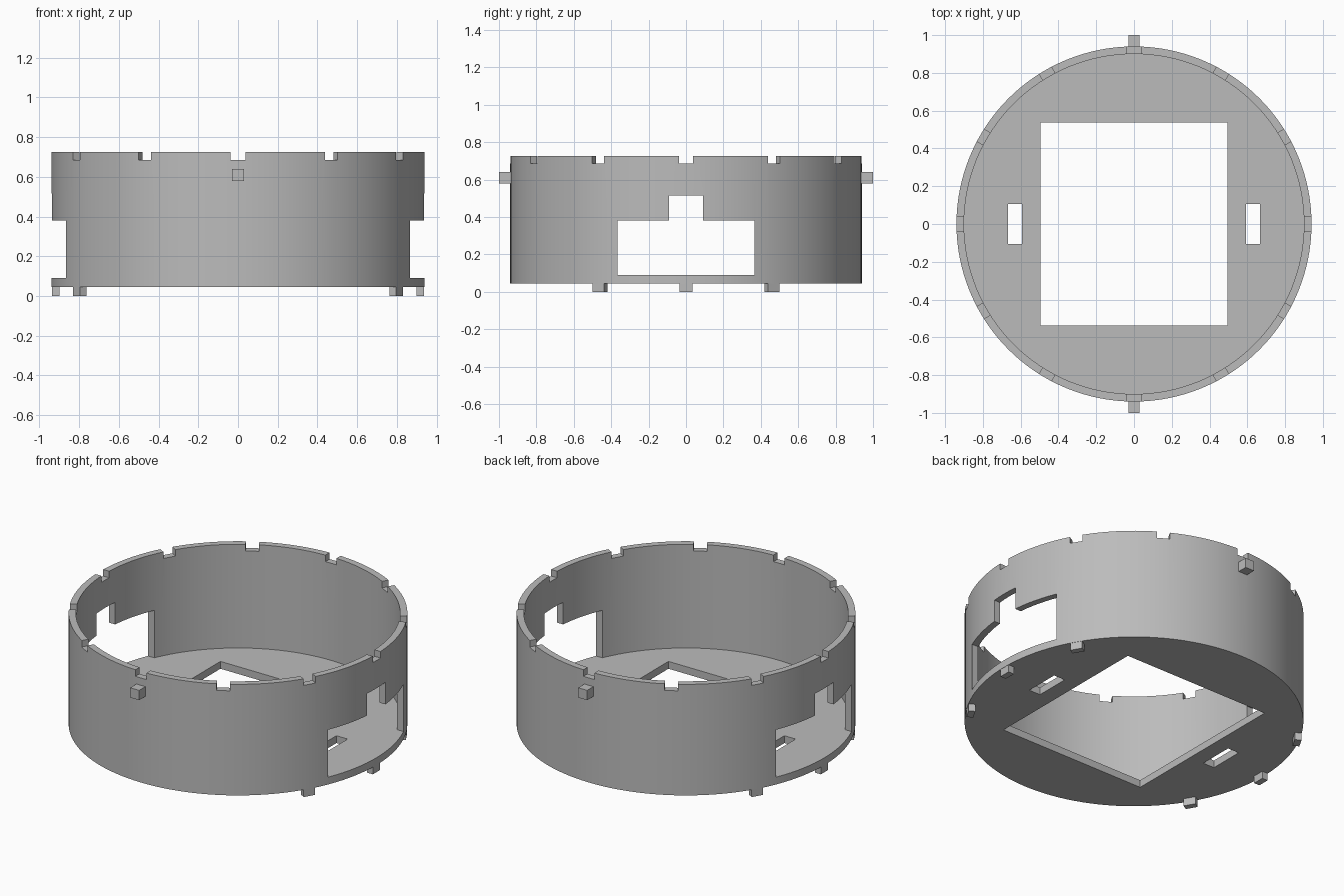
import bpy, bmesh, math
from mathutils import Matrix, Vector

if "Cube" in bpy.data.objects:
    bpy.data.objects.remove(bpy.data.objects["Cube"])

R_OUT, R_IN = 0.94, 0.90
Z_BASE, Z_FLOOR, Z_RIM = 0.045, 0.09, 0.725
SEGMENTS = 128

grey = bpy.data.materials.new("plain grey")
grey.use_nodes = True
GREY = (0.5, 0.5, 0.5, 1)
grey.diffuse_color = GREY
grey.node_tree.nodes["Principled BSDF"].inputs["Base Color"].default_value = GREY


def make_object(name, bm):
    bmesh.ops.recalc_face_normals(bm, faces=bm.faces)
    mesh = bpy.data.meshes.new(name)
    bm.to_mesh(mesh)
    bm.free()
    mesh.materials.append(grey)
    obj = bpy.data.objects.new(name, mesh)
    bpy.context.collection.objects.link(obj)
    return obj


def add_box(bm, low, high, angle=0):
    """Axis-aligned box, then turned about the vertical axis."""
    low, high = Vector(low), Vector(high)
    matrix = (Matrix.Rotation(angle, 4, 'Z')
              @ Matrix.Translation((low + high) / 2)
              @ Matrix.Diagonal((*(high - low), 1)))
    bmesh.ops.create_cube(bm, size=1, matrix=matrix)


def add_prism(bm, outline, x0, x1):
    """Outline in the y-z plane, extruded along x."""
    face = bm.faces.new([bm.verts.new((x0, y, z)) for y, z in outline])
    moved = bmesh.ops.extrude_face_region(bm, geom=[face], use_keep_orig=True)["geom"]
    verts = [v for v in moved if isinstance(v, bmesh.types.BMVert)]
    bmesh.ops.translate(bm, verts=verts, vec=(x1 - x0, 0, 0))


def cut(target, name, bm):
    cutter = make_object(name, bm)
    cutter.hide_render = True
    mod = target.modifiers.new(name, 'BOOLEAN')
    mod.operation, mod.solver, mod.object = 'DIFFERENCE', 'EXACT', cutter
    bpy.context.view_layer.objects.active = target
    bpy.ops.object.modifier_apply(modifier=name)
    bpy.data.objects.remove(cutter)


# Cup: lathed wall and floor in one piece
bm = bmesh.new()
profile = [(0, Z_BASE), (R_OUT, Z_BASE), (R_OUT, Z_RIM),
           (R_IN, Z_RIM), (R_IN, Z_FLOOR), (0, Z_FLOOR)]
points = [bm.verts.new((r, 0, z)) for r, z in profile]
edges = [bm.edges.new(pair) for pair in zip(points, points[1:])]
bmesh.ops.spin(bm, geom=points + edges, cent=(0, 0, 0), axis=(0, 0, 1),
               angle=math.tau, steps=SEGMENTS, use_merge=True)
bmesh.ops.remove_doubles(bm, verts=bm.verts, dist=1e-5)
cup = make_object("round_housing", bm)

# Rim notches
bm = bmesh.new()
for i in range(12):
    add_box(bm, (0.85, -0.037, 0.685), (1, 0.037, 0.8), math.radians(30 * i))
cut(cup, "rim_notches", bm)

# Stepped side windows
half = [(0.365, Z_FLOOR), (0.365, 0.38), (0.09, 0.38), (0.09, 0.515)]
outline = half + [(-y, z) for y, z in reversed(half)]
bm = bmesh.new()
for side in (-1, 1):
    add_prism(bm, outline, side * 0.7, side * 1.1)
cut(cup, "side_windows", bm)

# Floor opening and slots
bm = bmesh.new()
add_box(bm, (-0.495, -0.537, 0), (0.495, 0.537, 0.2))
for angle in (0, math.pi):
    add_box(bm, (0.592, -0.107, 0), (0.668, 0.107, 0.2), angle)
cut(cup, "floor_openings", bm)

bpy.ops.object.select_all(action='DESELECT')
cup.select_set(True)
bpy.context.view_layer.objects.active = cup
bpy.ops.object.shade_smooth_by_angle(angle=math.radians(30))

# Front and back pegs
for name, angle in (("front_peg", -90), ("back_peg", 90)):
    bm = bmesh.new()
    add_box(bm, (0.93, -0.03, 0.58), (1, 0.03, 0.64), math.radians(angle))
    make_object(name, bm)

# Feet under each window
for side, start in (("left", 0), ("right", 180)):
    for i, offset in enumerate((-30, 0, 30)):
        bm = bmesh.new()
        add_box(bm, (R_IN, -0.035, 0), (0.938, 0.035, Z_BASE + 0.01),
                math.radians(start + offset))
        make_object(f"{side}_foot_{i + 1}", bm)
